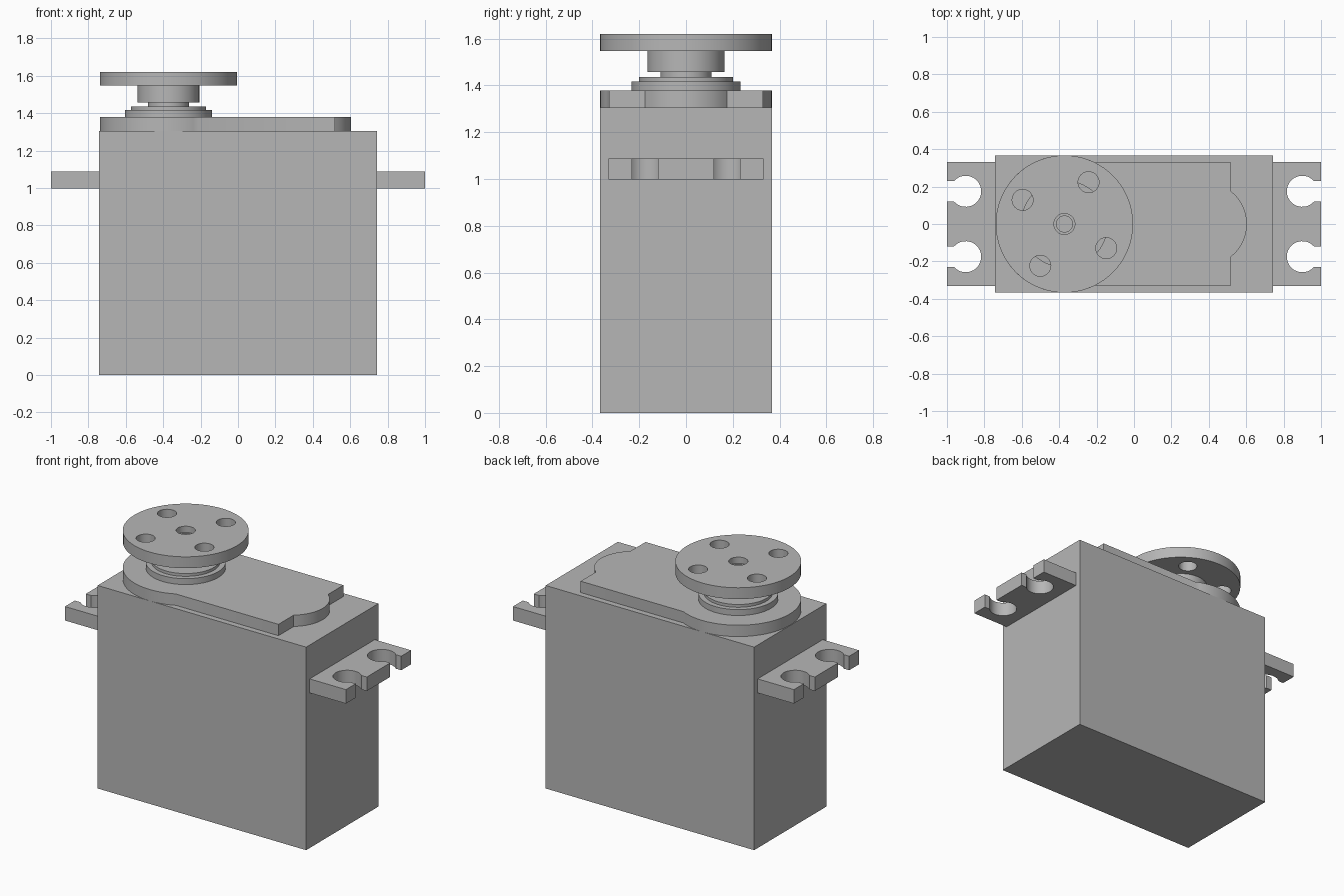
import bpy, bmesh
from math import sin, cos, asin, pi, radians
from mathutils import Vector

if "Cube" in bpy.data.objects:
    bpy.data.objects.remove(bpy.data.objects["Cube"], do_unlink=True)

# Single plain grey finish
GREY = (0.47, 0.47, 0.47, 1.0)
mat = bpy.data.materials.new("plain grey")
mat.use_nodes = True
mat.diffuse_color = GREY
mat.node_tree.nodes["Principled BSDF"].inputs["Base Color"].default_value = GREY

SHAFT_X = -0.372


def finish(name, bm):
    bmesh.ops.remove_doubles(bm, verts=bm.verts, dist=1e-5)
    bmesh.ops.recalc_face_normals(bm, faces=bm.faces)
    mesh = bpy.data.meshes.new(name)
    bm.to_mesh(mesh)
    bm.free()
    mesh.materials.append(mat)
    obj = bpy.data.objects.new(name, mesh)
    bpy.context.collection.objects.link(obj)
    bpy.ops.object.select_all(action='DESELECT')
    obj.select_set(True)
    bpy.context.view_layer.objects.active = obj
    return obj


def smooth():
    bpy.ops.object.shade_smooth_by_angle(angle=radians(30))


def arc(cx, cy, r, start, end, steps):
    angles = [start + (end - start) * i / steps for i in range(steps + 1)]
    return [(cx + r * cos(a), cy + r * sin(a)) for a in angles]


def prism(name, outline, z0, z1):
    bm = bmesh.new()
    face = bm.faces.new([bm.verts.new((x, y, z0)) for x, y in outline])
    geom = bmesh.ops.extrude_face_region(bm, geom=[face])["geom"]
    top = [v for v in geom if isinstance(v, bmesh.types.BMVert)]
    bmesh.ops.translate(bm, verts=top, vec=(0, 0, z1 - z0))
    return finish(name, bm)


def lathe(name, profile, steps=72):
    bm = bmesh.new()
    verts = [bm.verts.new((SHAFT_X + r, 0, z)) for r, z in profile]
    edges = [bm.edges.new(pair) for pair in zip(verts, verts[1:])]
    bmesh.ops.spin(bm, geom=verts + edges, cent=(SHAFT_X, 0, 0), axis=(0, 0, 1),
                   angle=2 * pi, steps=steps, use_merge=True)
    return finish(name, bm)


# Main case
BX, BY, BODY_TOP = 0.742, 0.367, 1.306
prism("case", [(-BX, -BY), (BX, -BY), (BX, BY), (-BX, BY)], 0, BODY_TOP)

# Lid: round end under the shaft, straight sides, shallow bulge at the far end
LID_Y, LID_X, LID_TOP = 0.33, 0.519, 1.379
join = asin(LID_Y / BY)
bulge_r, bulge_y = 0.223, 0.175
bulge = asin(bulge_y / bulge_r)
bulge_x = LID_X - bulge_r * cos(bulge)
outline = arc(SHAFT_X, 0, BY, join, 2 * pi - join, 48)
outline += [(LID_X, -LID_Y)]
outline += arc(bulge_x, 0, bulge_r, -bulge, bulge, 16)
outline += [(LID_X, LID_Y)]
prism("lid", outline, BODY_TOP, LID_TOP)
smooth()

# Mounting ears with two open keyhole slots each
HOLE_X, HOLE_Y, HOLE_R, SLOT = 0.9, 0.175, 0.083, 0.056
gap = asin(SLOT / HOLE_R)
for side, label in ((1, "left"), (-1, "right")):
    ear = [(BX - 0.01, -0.331), (1, -0.331)]
    for cy in (-HOLE_Y, HOLE_Y):
        ear += [(1, cy - SLOT)]
        ear += arc(HOLE_X, cy, HOLE_R, -gap, gap - 2 * pi, 32)
        ear += [(1, cy + SLOT)]
    ear += [(1, 0.331), (BX - 0.01, 0.331)]
    prism(label + "_mounting_ear", [(side * x, y) for x, y in ear], 0.998, 1.088)
    smooth()

# Stepped bearing collar and output shaft
lathe("shaft_collar", [(0, LID_TOP), (0.233, LID_TOP), (0.233, 1.417), (0.201, 1.417),
                       (0.201, 1.435), (0.109, 1.435), (0.109, 1.457), (0, 1.457)])
smooth()

# Round horn with hub and counterbored screw pocket
HORN_LOW, HORN_TOP = 1.547, 1.62
horn = lathe("round_horn", [(0, 1.457), (0.165, 1.457), (0.165, HORN_LOW), (BY, HORN_LOW),
                            (BY, HORN_TOP), (0.056, HORN_TOP), (0.056, 1.58),
                            (0.043, 1.58), (0.043, 1.5), (0, 1.5)])

# Four through holes around the horn
bm = bmesh.new()
for i in range(4):
    a = pi / 3 + i * pi / 2
    ring = bmesh.ops.create_cone(bm, cap_ends=True, segments=32, radius1=0.056,
                                 radius2=0.056, depth=0.16)["verts"]
    spot = Vector((SHAFT_X + 0.258 * cos(a), 0.258 * sin(a), (HORN_LOW + HORN_TOP) / 2))
    bmesh.ops.translate(bm, verts=ring, vec=spot)
cutter = finish("horn_hole_cutter", bm)
cutter.hide_render = True
cut = horn.modifiers.new("holes", 'BOOLEAN')
cut.operation = 'DIFFERENCE'
cut.solver = 'EXACT'
cut.object = cutter
bpy.ops.object.select_all(action='DESELECT')
horn.select_set(True)
bpy.context.view_layer.objects.active = horn
bpy.ops.object.modifier_apply(modifier=cut.name)
bpy.data.objects.remove(cutter, do_unlink=True)
smooth()
